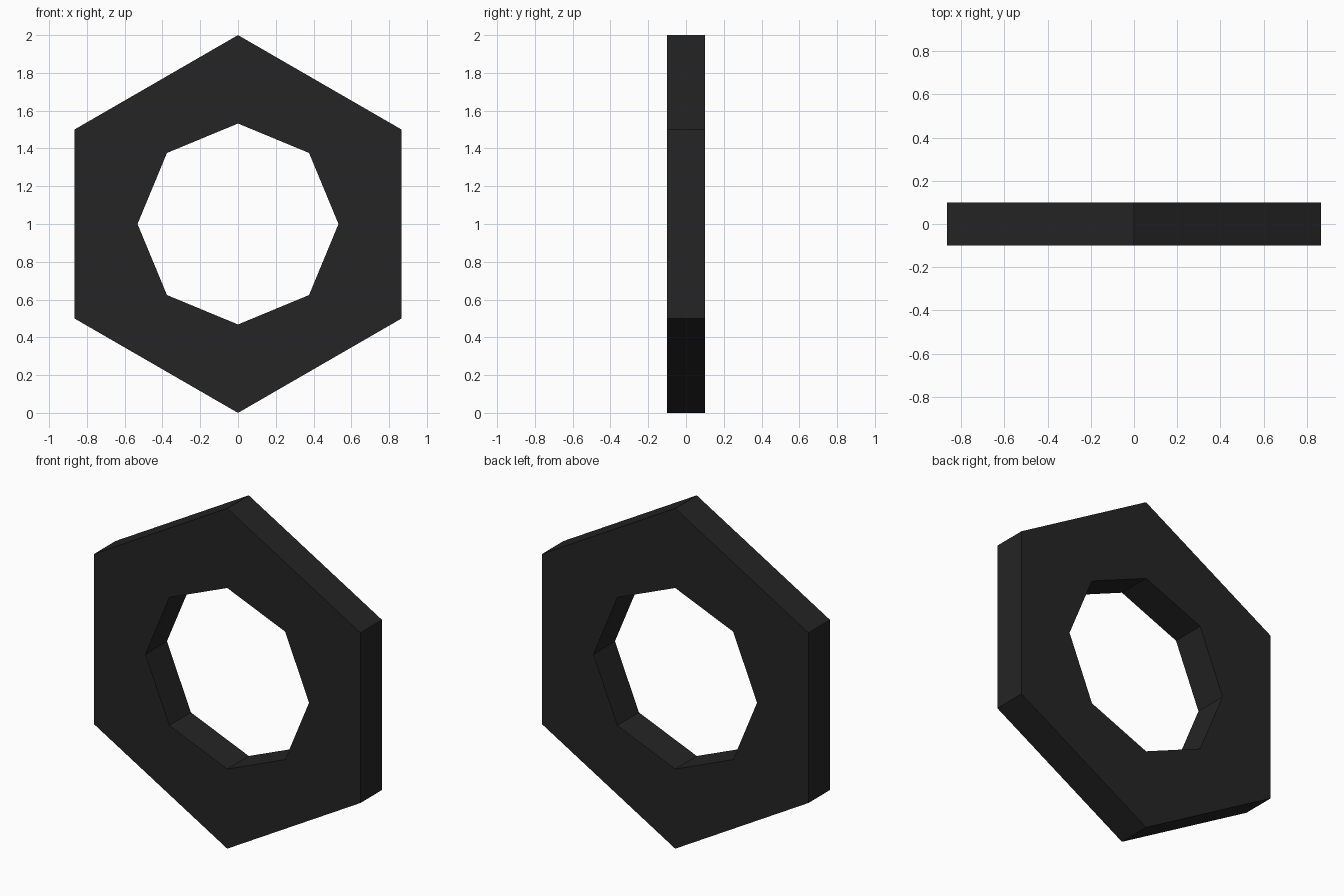
import bpy, bmesh, math

if "Cube" in bpy.data.objects:
    bpy.data.objects.remove(bpy.data.objects["Cube"])

CENTRE_Z = 1.0
THICKNESS = 0.2


def ring(bm, sides, radius):
    """Closed polygon outline in the XZ plane, with one corner pointing up."""
    verts = []
    for i in range(sides):
        a = 2 * math.pi * i / sides
        verts.append(bm.verts.new((radius * math.sin(a), -THICKNESS / 2,
                                   CENTRE_Z + radius * math.cos(a))))
    return [bm.edges.new((verts[i], verts[(i + 1) % sides])) for i in range(sides)]


bm = bmesh.new()

# Front face: hexagon outline with an octagonal hole
outline = ring(bm, 6, 1.0) + ring(bm, 8, 0.532)
bmesh.ops.triangle_fill(bm, edges=outline, use_beauty=True, normal=(0, -1, 0))

# Thickness
result = bmesh.ops.extrude_face_region(bm, geom=bm.faces[:], use_keep_orig=True)
back = [g for g in result["geom"] if isinstance(g, bmesh.types.BMVert)]
bmesh.ops.translate(bm, verts=back, vec=(0, THICKNESS, 0))
bmesh.ops.recalc_face_normals(bm, faces=bm.faces[:])

mesh = bpy.data.meshes.new("hex_nut")
bm.to_mesh(mesh)
bm.free()

# Single dark colour
mat = bpy.data.materials.new("near_black")
mat.diffuse_color = (0.018, 0.018, 0.018, 1)
mat.use_nodes = True
mat.node_tree.nodes["Principled BSDF"].inputs["Base Color"].default_value = mat.diffuse_color
mesh.materials.append(mat)

nut = bpy.data.objects.new("hex_nut", mesh)
bpy.context.collection.objects.link(nut)
